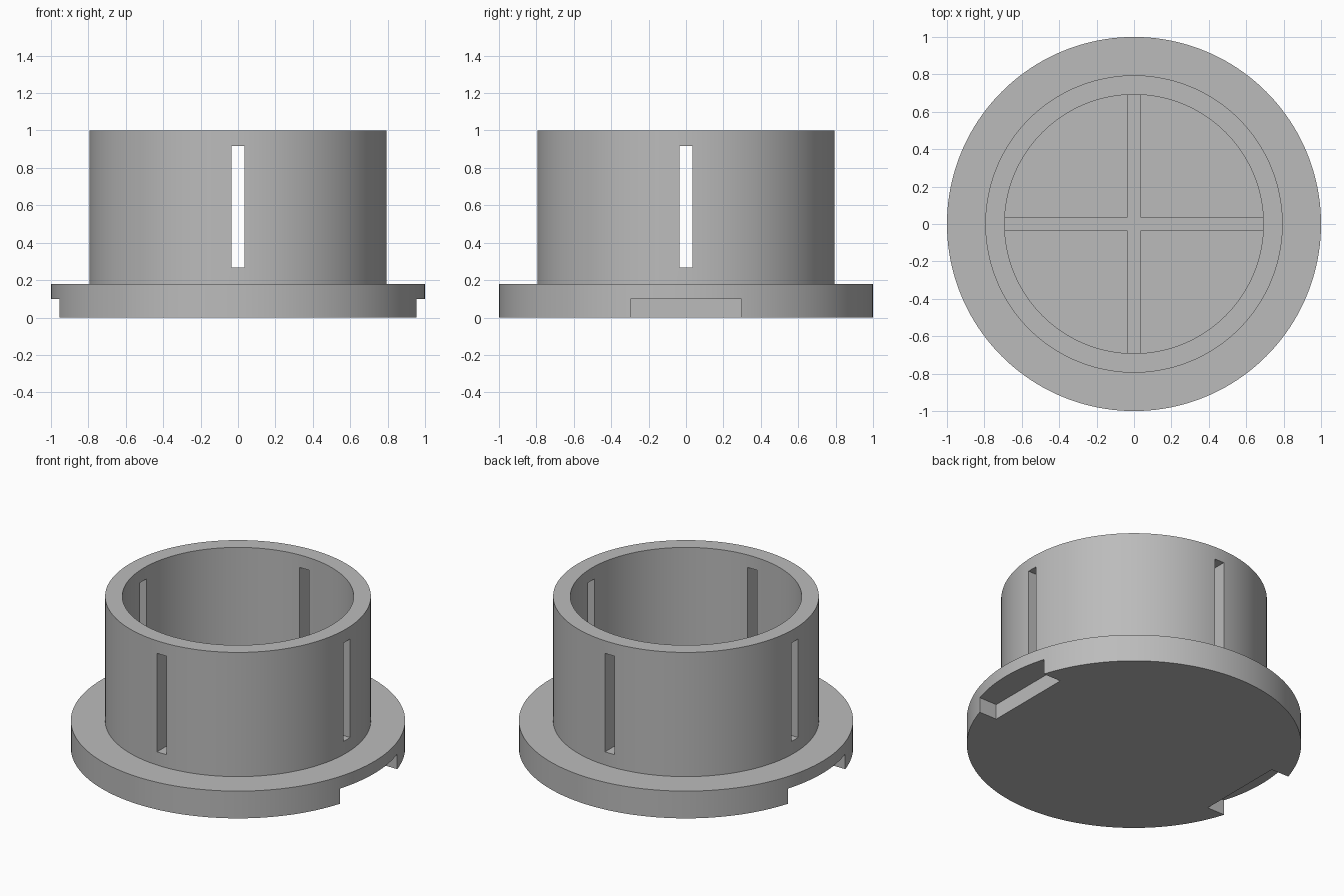
import bpy
import math

cube = bpy.data.objects.get("Cube")
if cube:
    bpy.data.objects.remove(cube, do_unlink=True)

SEGMENTS = 160
FLANGE_TOP, FLOOR = 0.18, 0.285

grey = bpy.data.materials.new("plain grey")
grey.use_nodes = True
grey.diffuse_color = (0.5, 0.5, 0.5, 1)
grey.node_tree.nodes["Principled BSDF"].inputs["Base Color"].default_value = grey.diffuse_color


def lathe(name, profile):
    """Revolve an (r, z) profile whose first and last points lie on the axis."""
    verts = [(0, 0, profile[0][1])]
    ring_points = profile[1:-1]
    for r, z in ring_points:
        for i in range(SEGMENTS):
            a = math.tau * i / SEGMENTS
            verts.append((r * math.cos(a), r * math.sin(a), z))
    verts = verts[1:]
    faces = [list(range(SEGMENTS))[::-1]]
    for k in range(len(ring_points) - 1):
        low, high = k * SEGMENTS, (k + 1) * SEGMENTS
        for i in range(SEGMENTS):
            j = (i + 1) % SEGMENTS
            faces.append((low + i, low + j, high + j, high + i))
    faces.append(list(range(len(verts) - SEGMENTS, len(verts))))
    mesh = bpy.data.meshes.new(name)
    mesh.from_pydata(verts, [], faces)
    obj = bpy.data.objects.new(name, mesh)
    bpy.context.collection.objects.link(obj)
    mesh.materials.append(grey)
    return obj


def cut_box(target, low, high):
    """Subtract the box between two corners, then discard the cutter."""
    centre = [(a + b) / 2 for a, b in zip(low, high)]
    bpy.ops.mesh.primitive_cube_add(size=1, location=centre)
    cutter = bpy.context.object
    cutter.name = "box_cutter"
    cutter.hide_render = True
    cutter.scale = [b - a for a, b in zip(low, high)]
    cutter.data.materials.append(grey)
    mod = target.modifiers.new("cut", 'BOOLEAN')
    mod.operation, mod.solver, mod.object = 'DIFFERENCE', 'EXACT', cutter
    bpy.context.view_layer.objects.active = target
    bpy.ops.object.modifier_apply(modifier=mod.name)
    bpy.data.objects.remove(cutter, do_unlink=True)


# Flanged cup: solid base, wide rim, open tube with a raised floor
cup = lathe("flanged_cup", [
    (0, 0), (1, 0), (1, FLANGE_TOP), (0.795, FLANGE_TOP),
    (0.795, 1), (0.692, 1), (0.692, FLOOR), (0, FLOOR)])

# Crossed slots through the wall, grooving the floor
cut_box(cup, (-0.9, -0.035, 0.267), (0.9, 0.035, 0.917))
cut_box(cup, (-0.035, -0.9, 0.267), (0.035, 0.9, 0.917))

# Grip notches under the left and right edges of the flange
for x0, x1 in ((0.826, 1.1), (-1.1, -0.826)):
    cut_box(cup, (x0, -0.298, -0.1), (x1, 0.298, 0.1))

# Smooth round walls, crisp edges
bpy.ops.object.select_all(action='DESELECT')
cup.select_set(True)
bpy.context.view_layer.objects.active = cup
bpy.ops.object.shade_smooth_by_angle(angle=math.radians(30))
